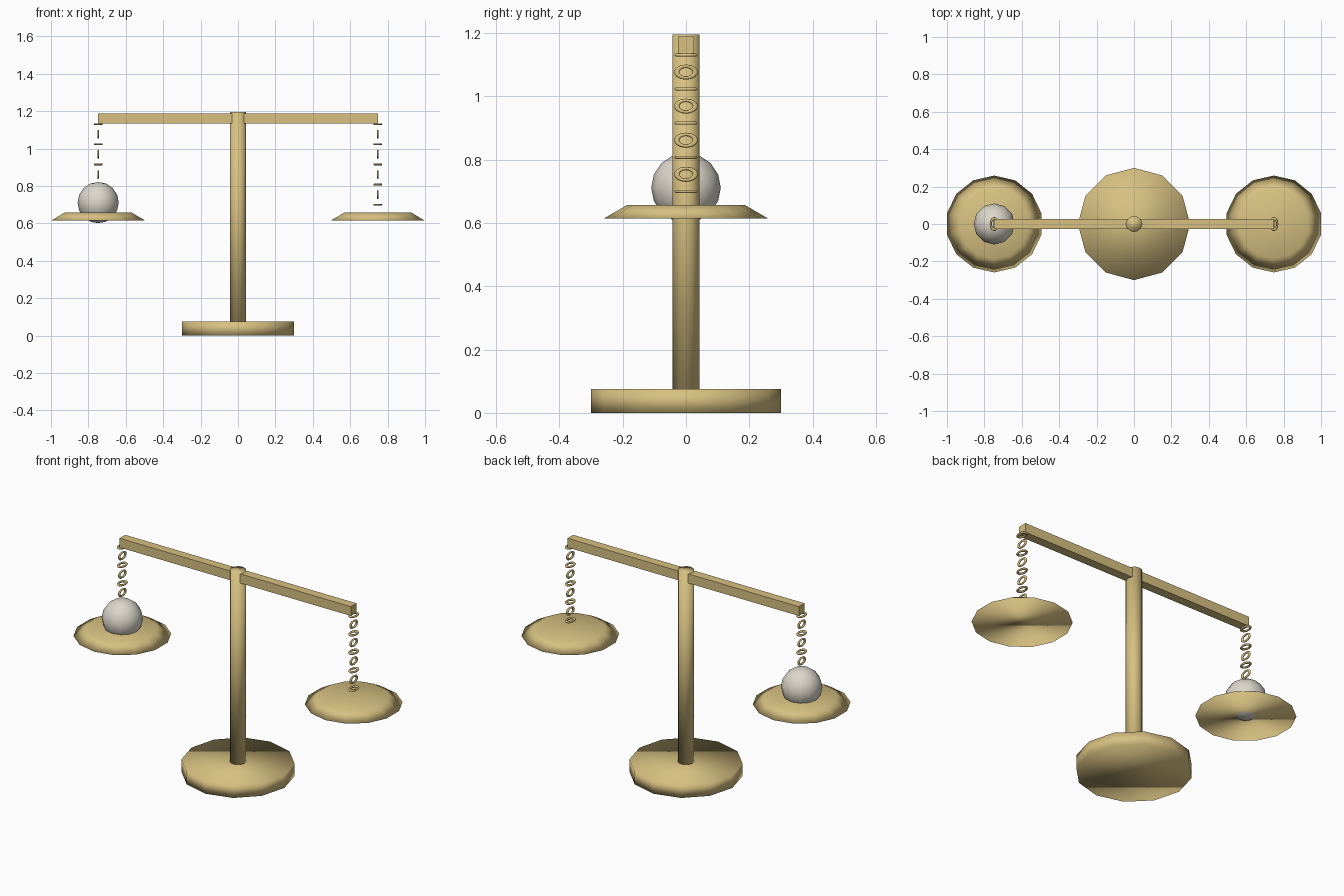
import bpy
from math import pi

if "Cube" in bpy.data.objects:
    bpy.data.objects.remove(bpy.data.objects["Cube"])


def material(name, color):
    m = bpy.data.materials.new(name)
    m.diffuse_color = color
    m.use_nodes = True
    m.node_tree.nodes["Principled BSDF"].inputs["Base Color"].default_value = m.diffuse_color
    return m


brass = material("brass", (0.68, 0.53, 0.22, 1))
pale = material("pale_stone", (0.72, 0.68, 0.60, 1))


def finish(name, mat, smooth=True):
    ob = bpy.context.object
    ob.name = name
    ob.data.materials.append(mat)
    if smooth:
        bpy.ops.object.shade_smooth()
    return ob


def frustum(name, sides, r_low, r_high, z0, z1, x=0):
    bpy.ops.mesh.primitive_cone_add(vertices=sides, radius1=r_low, radius2=r_high,
                                    depth=z1 - z0, location=(x, 0, (z0 + z1) / 2))
    return finish(name, brass)


# Stand
frustum("base", 12, 0.30, 0.30, 0, 0.075)
frustum("post", 12, 0.043, 0.043, 0.07, 1.195)

# Balance beam
bpy.ops.mesh.primitive_cube_add(size=1, location=(0, 0, 1.161))
bpy.context.object.scale = (1.495, 0.052, 0.054)
finish("beam", brass, smooth=False)

# Pans hung on chains of alternating flat and upright oval links
for side, x in (("left", -0.7475), ("right", 0.7475)):
    frustum(side + "_pan", 14, 0.259, 0.185, 0.614, 0.657, x)
    for i in range(9):
        bpy.ops.mesh.primitive_torus_add(
            major_segments=14, minor_segments=6, major_radius=0.0185,
            minor_radius=0.0055, location=(x, 0, 1.13 - i * 0.0538),
            rotation=(0, pi / 2 * (i % 2), 0))
        bpy.context.object.scale = (1, 1.58, 1)
        finish(f"{side}_chain_link_{i + 1}", brass)

# Ball weight resting in the left pan
bpy.ops.mesh.primitive_uv_sphere_add(segments=12, ring_count=8, radius=0.11,
                                     location=(-0.7475, 0, 0.711))
finish("ball", pale)
